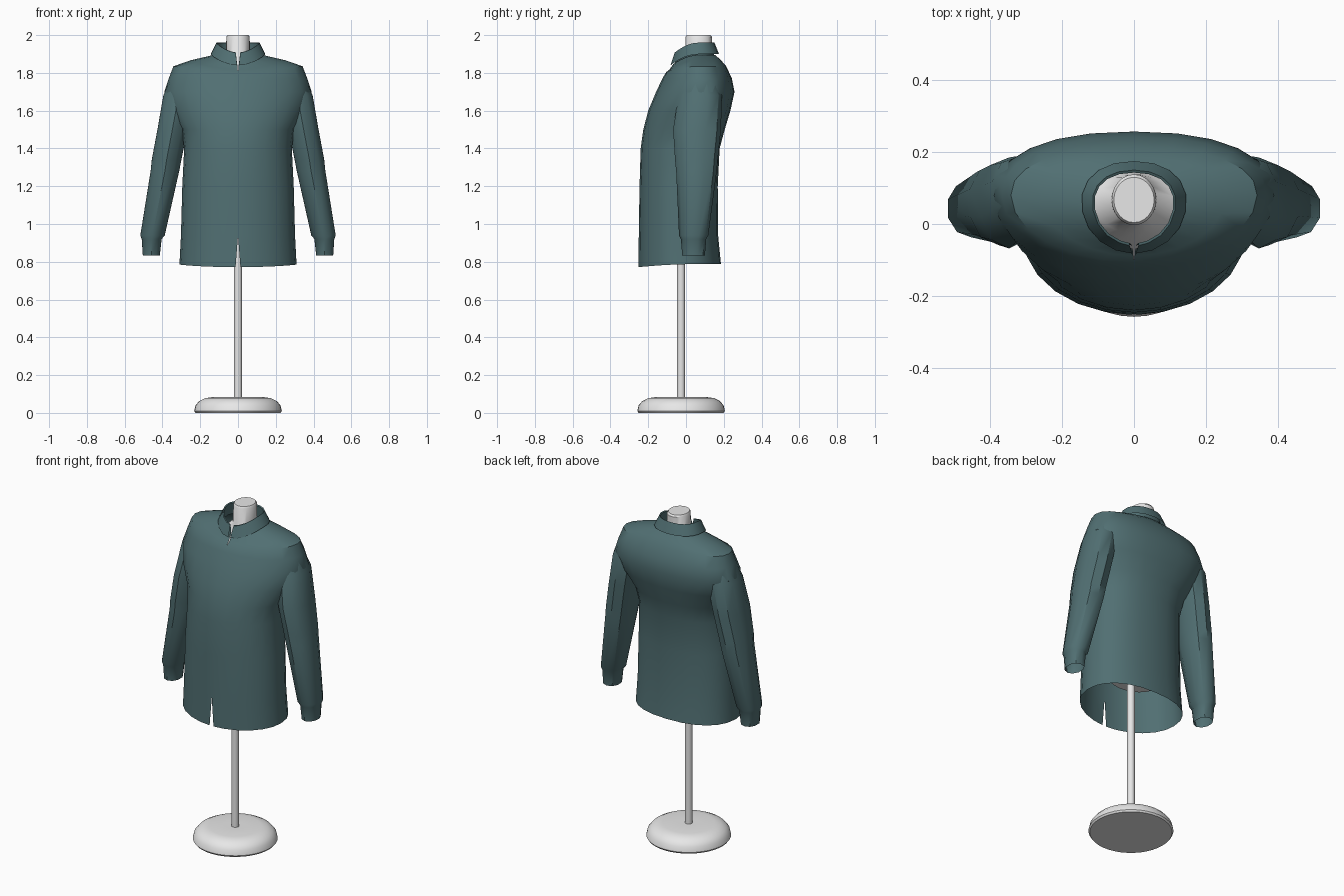
import bpy
import bmesh
import math

cube = bpy.data.objects.get("Cube")
if cube:
    bpy.data.objects.remove(cube, do_unlink=True)


def material(name, rgb):
    mat = bpy.data.materials.new(name)
    mat.use_nodes = True
    mat.diffuse_color = (*rgb, 1)
    node = next(n for n in mat.node_tree.nodes if n.type == 'BSDF_PRINCIPLED')
    node.inputs["Base Color"].default_value = (*rgb, 1)
    node.inputs["Roughness"].default_value = 0.8
    return mat


teal = material("teal cloth", (0.082, 0.16, 0.17))
white = material("stand white", (0.8, 0.8, 0.8))


def ring(z, left, right, front, back, mid, sides, power=2.2, gap=0, drop=0):
    """Cross-section starting at the front centre: elliptical front, fuller back;
    drop lowers its front."""
    points = []
    cx, half = (left + right) / 2, (right - left) / 2
    for i in range(sides + 1):
        a = 2 * math.pi * i / sides
        s, c = math.sin(a), -math.cos(a)
        p = 2 / (2 if c < 0 else power)
        depth = (mid - front) if c < 0 else (back - mid)
        x = cx + half * math.copysign(abs(s) ** p, s)
        y = mid + depth * math.copysign(abs(c) ** p, c)
        x += gap if i == 0 else -gap if i == sides else 0
        points.append((x, y, z - drop * max(0, 0.07 - y) ** 2))
    return points


def loft(name, rings, mat, cap_first=False, cap_last=False, angle=35):
    """Skin a stack of cross-sections into one object."""
    bm = bmesh.new()
    rows = [[bm.verts.new(p) for p in r] for r in rings]
    for low, high in zip(rows, rows[1:]):
        for i in range(len(low) - 1):
            bm.faces.new((low[i], low[i + 1], high[i + 1], high[i]))
    if cap_first:
        bm.faces.new(rows[0][-2::-1])
    if cap_last:
        bm.faces.new(rows[-1][:-1])
    bmesh.ops.remove_doubles(bm, verts=bm.verts, dist=0.0001)
    mesh = bpy.data.meshes.new(name)
    bm.to_mesh(mesh)
    bm.free()
    obj = bpy.data.objects.new(name, mesh)
    bpy.context.collection.objects.link(obj)
    mesh.materials.append(mat)
    bpy.ops.object.select_all(action='DESELECT')
    obj.select_set(True)
    bpy.context.view_layer.objects.active = obj
    bpy.ops.object.shade_smooth_by_angle(angle=math.radians(angle))
    return obj


def turned(name, profile, y, sides, mat):
    """Round part from (radius, height) pairs."""
    rings = [ring(z, -r, r, y - r, y + r, y, sides, 2) for r, z in profile]
    return loft(name, rings, mat, True, True)


# Coat body: height, half width, front, back, middle, front gap, front drop
body = [
    (0.788, 0.31, -0.252, 0.185, -0.03, 0.013, 0.16),
    (0.94, 0.302, -0.25, 0.17, -0.03, 0, 0),
    (1.2, 0.295, -0.246, 0.168, -0.03, 0, 0),
    (1.4, 0.285, -0.24, 0.178, -0.02, 0, 0),
    (1.5, 0.298, -0.226, 0.205, 0, 0, 0),
    (1.6, 0.36, -0.2, 0.235, 0.05, 0, 0),
    (1.7, 0.39, -0.158, 0.257, 0.08, 0, 0),
    (1.77, 0.367, -0.125, 0.243, 0.08, 0, 0),
    (1.835, 0.342, -0.105, 0.213, 0.08, 0, 1),
    (1.867, 0.25, -0.088, 0.185, 0.07, 0.002, 2),
    (1.895, 0.13, -0.068, 0.155, 0.06, 0.004, 2.6),
]
loft("coat_body", [ring(z, -w, w, f, b, m, 24, 2.3, g, d)
                   for z, w, f, b, m, g, d in body], teal)

# Folded collar: inner stand, top fold, outer flap
collar = [
    (1.885, 0.122, -0.06, 0.15, 0.004, 2.6),
    (1.957, 0.11, -0.053, 0.143, 0.012, 3.2),
    (1.961, 0.116, -0.06, 0.15, 0.012, 3.2),
    (1.9, 0.146, -0.082, 0.175, 0.005, 2.6),
]
loft("collar", [ring(z, -w, w, f, b, 0.06, 18, 2.2, g, d)
                for z, w, f, b, g, d in collar], teal)

# Sleeves with gathered cuffs: height, inner x, outer x, front, back
sleeve = [
    (0.834, 0.412, 0.506, -0.02, 0.1),
    (0.92, 0.402, 0.512, -0.027, 0.107),
    (0.94, 0.385, 0.52, -0.037, 0.118),
    (1.28, 0.308, 0.466, -0.052, 0.163),
    (1.34, 0.296, 0.46, -0.058, 0.168),
    (1.5, 0.265, 0.43, -0.068, 0.185),
    (1.68, 0.23, 0.399, -0.04, 0.19),
    (1.82, 0.23, 0.34, 0.02, 0.14),
]
for side, label in ((1, "left"), (-1, "right")):
    rings = []
    for z, inner, outer, f, b in sleeve:
        left, right = sorted((inner * side, outer * side))
        rings.append(ring(z, left, right, f, b, (f + b) / 2, 10, 2.3))
    loft(label + "_sleeve", rings, teal, cap_last=True, angle=40)

# Display form inside the coat, ending in the neck
form = [
    (0.95, 0.15, -0.12, 0.1),
    (1.2, 0.19, -0.16, 0.12),
    (1.5, 0.21, -0.16, 0.15),
    (1.7, 0.23, -0.1, 0.18),
    (1.79, 0.2, -0.05, 0.16),
    (1.845, 0.11, -0.025, 0.14),
    (1.89, 0.063, -0.003, 0.138),
    (1.99, 0.062, -0.003, 0.138),
    (2.0, 0.056, 0.004, 0.13),
]
loft("display_form", [ring(z, -w, w, f, b, (f + b) / 2, 24, 2)
                      for z, w, f, b in form], white, True, True)

# Stand
turned("pole", [(0.021, 0.07), (0.021, 1.0)], -0.026, 16, white)
turned("round_base", [(0.225, 0), (0.232, 0.01), (0.225, 0.04), (0.205, 0.063),
                      (0.175, 0.078), (0.14, 0.083), (0.05, 0.083)],
       -0.026, 40, white)
